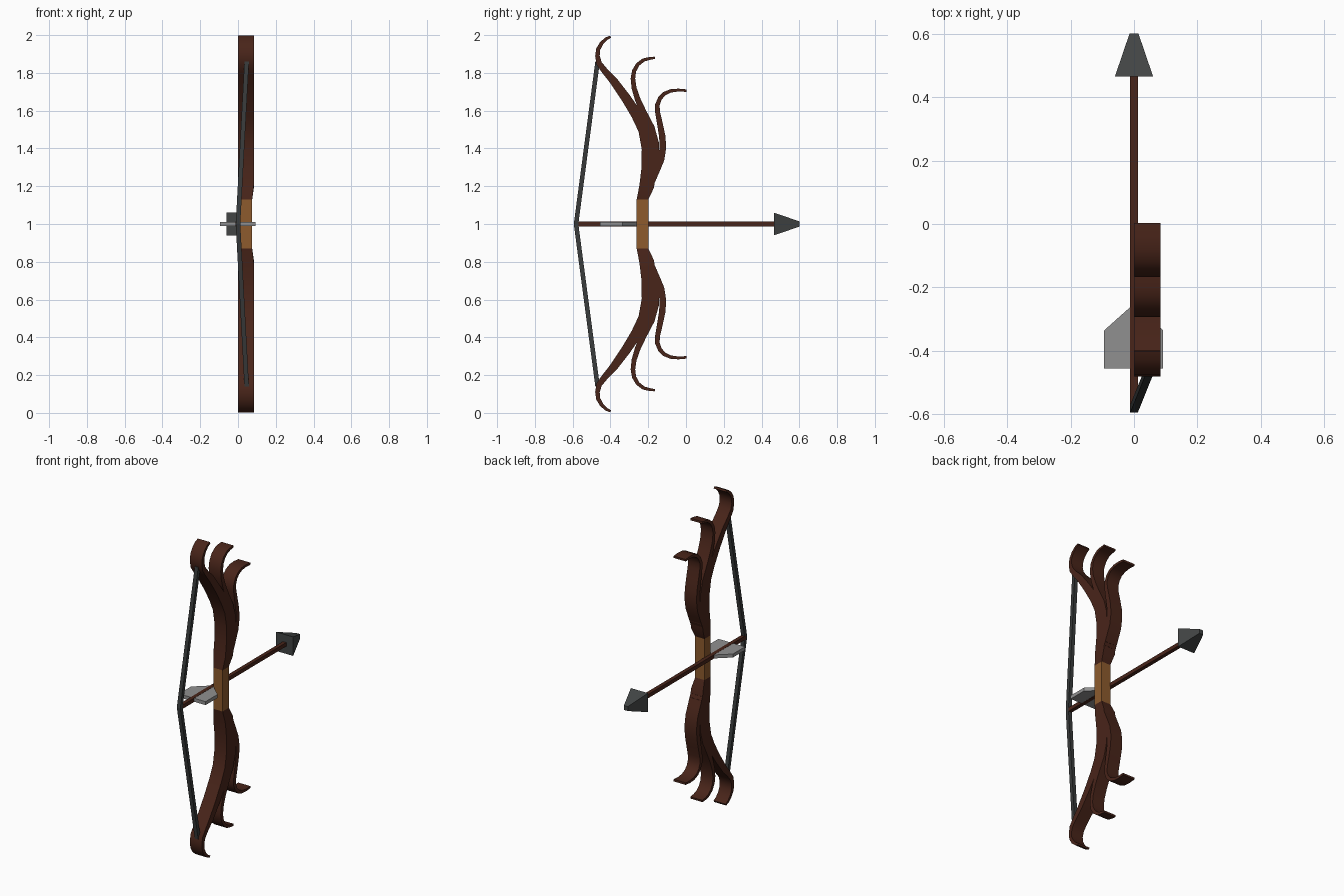
import bpy, bmesh
from mathutils import Vector

if "Cube" in bpy.data.objects:
    bpy.data.objects.remove(bpy.data.objects["Cube"])


def material(name, rgb):
    m = bpy.data.materials.new(name)
    m.diffuse_color = (*rgb, 1)
    m.use_nodes = True
    m.node_tree.nodes["Principled BSDF"].inputs["Base Color"].default_value = m.diffuse_color
    return m


WOOD = material("dark_wood", (0.066, 0.018, 0.01))
LEATHER = material("grip_leather", (0.27, 0.105, 0.027))
IRON = material("iron", (0.055, 0.06, 0.06))
CORD = material("cord", (0.04, 0.043, 0.043))
FEATHER = material("feather", (0.28, 0.28, 0.28))


def skin(name, rings, mat, smooth=False):
    """Loft a closed solid through equal-sized rings of points."""
    bm = bmesh.new()
    vs = [[bm.verts.new(p) for p in r] for r in rings]
    n = len(rings[0])
    for a, b in zip(vs, vs[1:]):
        for i in range(n):
            j = (i + 1) % n
            bm.faces.new((a[i], a[j], b[j], b[i]))
    bm.faces.new(vs[0])
    bm.faces.new(vs[-1])
    bmesh.ops.recalc_face_normals(bm, faces=bm.faces)
    me = bpy.data.meshes.new(name)
    bm.to_mesh(me)
    bm.free()
    me.materials.append(mat)
    ob = bpy.data.objects.new(name, me)
    bpy.context.collection.objects.link(ob)
    if smooth:
        bpy.ops.object.select_all(action='DESELECT')
        bpy.context.view_layer.objects.active = ob
        ob.select_set(True)
        bpy.ops.object.shade_smooth_by_angle(angle=0.6)
    return ob


def limb(name, path, flip):
    """Ribbon limb: path of (y, z, width), rectangular section across x."""
    rings = []
    for i, (y, z, w) in enumerate(path):
        a, b = path[max(i - 1, 0)], path[min(i + 1, len(path) - 1)]
        t = Vector((b[0] - a[0], b[1] - a[1])).normalized()
        if i == 0:
            t = Vector((0, 1))
        ny, nz = t.y * w / 2, -t.x * w / 2
        x0, x1 = (0.01, 0.075) if z < 1.15 else (0.0, 0.084)
        pts = [(x0, y - ny, z - nz), (x1, y - ny, z - nz),
               (x1, y + ny, z + nz), (x0, y + ny, z + nz)]
        rings.append([(px, py, 2 - pz if flip else pz) for px, py, pz in pts])
    skin(name, rings, WOOD, True)


main = [(-.23, 1.13, .062), (-.208, 1.2, .078), (-.195, 1.3, .08), (-.197, 1.4, .075),
        (-.22, 1.5, .066), (-.262, 1.58, .058), (-.32, 1.67, .05), (-.385, 1.76, .042),
        (-.43, 1.81, .034), (-.46, 1.85, .03), (-.469, 1.89, .024), (-.465, 1.925, .022),
        (-.447, 1.957, .02), (-.423, 1.98, .016), (-.399, 1.992, .012)]
middle = [(-.17, 1.24, .03), (-.158, 1.34, .036), (-.163, 1.43, .038), (-.184, 1.51, .036),
          (-.225, 1.59, .034), (-.256, 1.66, .03), (-.275, 1.72, .026), (-.281, 1.77, .024),
          (-.275, 1.81, .022), (-.255, 1.845, .02), (-.225, 1.868, .018),
          (-.195, 1.876, .015), (-.165, 1.88, .012)]
inner = [(-.18, 1.22, .03), (-.152, 1.29, .032), (-.132, 1.34, .034), (-.123, 1.4, .035),
         (-.125, 1.46, .034), (-.138, 1.53, .03), (-.15, 1.59, .026), (-.152, 1.63, .024),
         (-.138, 1.665, .022), (-.115, 1.69, .02), (-.08, 1.705, .018),
         (-.04, 1.709, .015), (.003, 1.706, .013)]

# Three curling limbs at each end
for flip, side in ((False, "upper"), (True, "lower")):
    limb(side + "_main_limb", main, flip)
    limb(side + "_middle_limb", middle, flip)
    limb(side + "_inner_limb", inner, flip)


def rect_z(x0, x1, y0, y1, z):
    return [(x0, y0, z), (x1, y0, z), (x1, y1, z), (x0, y1, z)]


def square_y(r, y):
    return [(-r, y, 1 - r), (r, y, 1 - r), (r, y, 1 + r), (-r, y, 1 + r)]


# Grip
skin("grip", [rect_z(.01, .075, -.261, -.199, z) for z in (.87, 1.13)], LEATHER)

# Bowstring, drawn back to the arrow nock
r = .012
skin("bowstring", [rect_z(x - r, x + r, y - r, y + r, z) for x, y, z in
                   ((.046, -.468, .14), (0, -.582, 1), (.046, -.468, 1.86))], CORD)

# Arrow shaft, head and flat fletching
skin("arrow_shaft", [square_y(.012, y) for y in (-.58, .48)], WOOD)
skin("arrow_head", [square_y(.06, .465), square_y(.014, .6)], IRON)
outline = [(-.094, -.455), (.092, -.455), (.092, -.335), (.012, -.262),
           (-.012, -.262), (-.094, -.335)]
skin("fletching", [[(x, y, z) for x, y in outline] for z in (.989, 1.011)], FEATHER)
